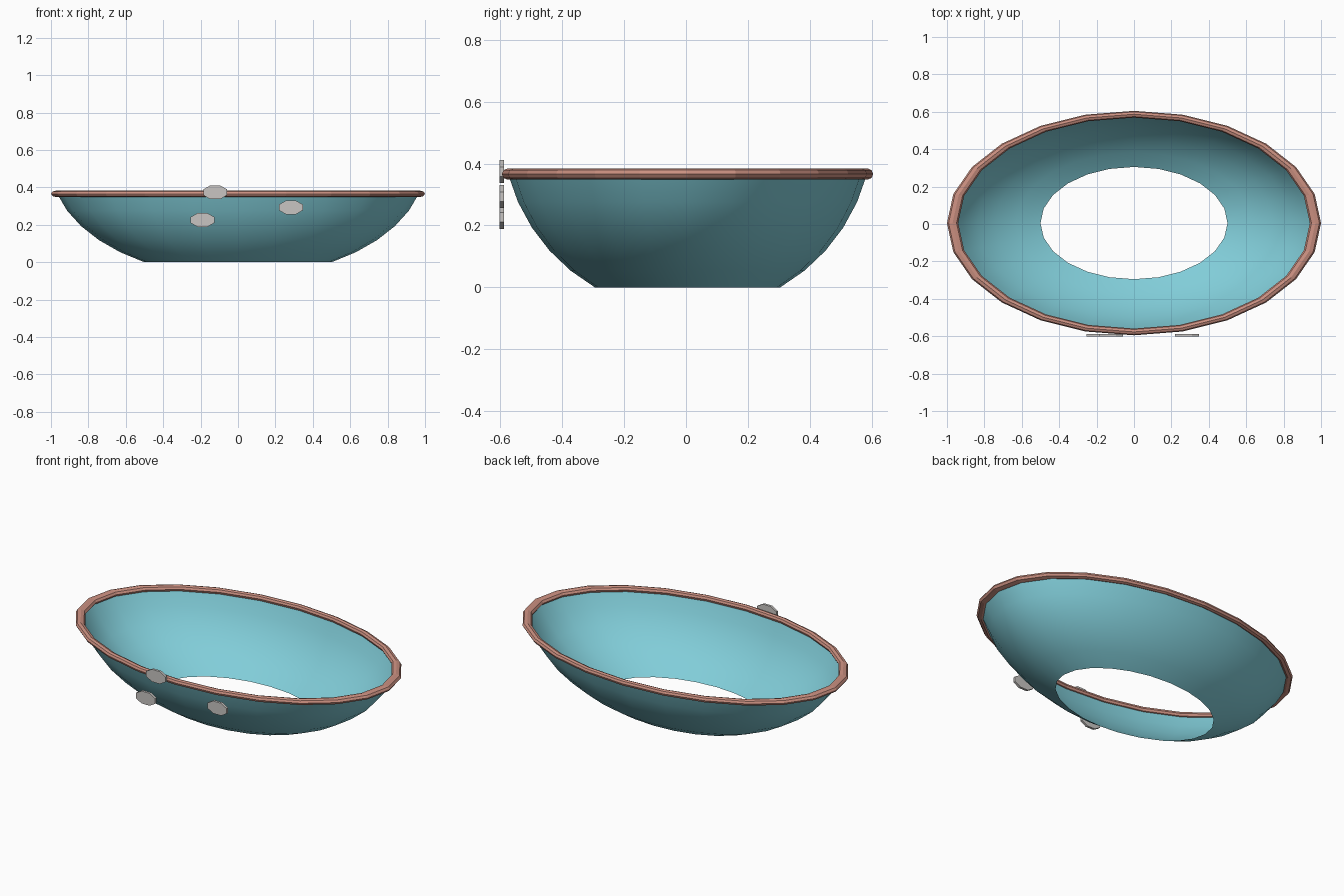
import bpy
import bmesh
from math import sin, cos, pi, radians

cube = bpy.data.objects.get("Cube")
if cube:
    bpy.data.objects.remove(cube, do_unlink=True)

SEGMENTS = 24
SQUASH = 0.6          # depth and height relative to width
CENTRE_Y = 0.005


def material(name, rgb):
    m = bpy.data.materials.new(name)
    m.use_nodes = True
    colour = (*rgb, 1.0)
    m.diffuse_color = colour
    m.node_tree.nodes["Principled BSDF"].inputs["Base Color"].default_value = colour
    return m


def make_object(name, bm, mat, smooth=False):
    bmesh.ops.recalc_face_normals(bm, faces=bm.faces)
    mesh = bpy.data.meshes.new(name)
    bm.to_mesh(mesh)
    bm.free()
    mesh.materials.append(mat)
    for p in mesh.polygons:
        p.use_smooth = smooth
    ob = bpy.data.objects.new(name, mesh)
    bpy.context.collection.objects.link(ob)
    return ob


def lathe(name, profile, mat, closed=False, smooth=False):
    """Sweep (radius, height) points around an oval."""
    bm = bmesh.new()
    rings = []
    for r, z in profile:
        rings.append([bm.verts.new((r * cos(2 * pi * i / SEGMENTS),
                                    SQUASH * r * sin(2 * pi * i / SEGMENTS) + CENTRE_Y,
                                    z)) for i in range(SEGMENTS)])
    pairs = list(zip(rings, rings[1:]))
    if closed:
        pairs.append((rings[-1], rings[0]))
    for a, b in pairs:
        for i in range(SEGMENTS):
            j = (i + 1) % SEGMENTS
            bm.faces.new((a[i], a[j], b[j], b[i]))
    return make_object(name, bm, mat, smooth)


teal = material("pale teal", (0.22, 0.61, 0.69))
clay = material("clay pink", (0.60, 0.28, 0.22))
grey = material("warm grey", (0.58, 0.56, 0.54))

# Open-bottomed bowl: a band of a squashed sphere
angles = [radians(30 + 9 * k) for k in range(6)]
bowl_profile = [(sin(a), SQUASH * (cos(angles[0]) - cos(a))) for a in angles]
lathe("bowl", bowl_profile, teal, smooth=True)

# Faceted rim tube
rim_profile = [(0.97 + 0.03 * cos(k * pi / 4), 0.366 + 0.018 * sin(k * pi / 4))
               for k in range(8)]
lathe("rim", rim_profile, clay, closed=True)

# Flat oval pebbles on the front
for n, (x, z) in enumerate([(-0.122, 0.374), (0.283, 0.293), (-0.19, 0.226)], 1):
    bm = bmesh.new()
    outline = [((k + 0.5) * pi / 4) for k in range(8)]
    front, back = [[bm.verts.new((x + 0.069 * cos(a), y, z + 0.040 * sin(a)))
                    for a in outline] for y in (-0.602, -0.588)]
    bm.faces.new(front)
    bm.faces.new(back[::-1])
    for i in range(8):
        j = (i + 1) % 8
        bm.faces.new((front[i], back[i], back[j], front[j]))
    make_object(f"pebble_{n}", bm, grey)
